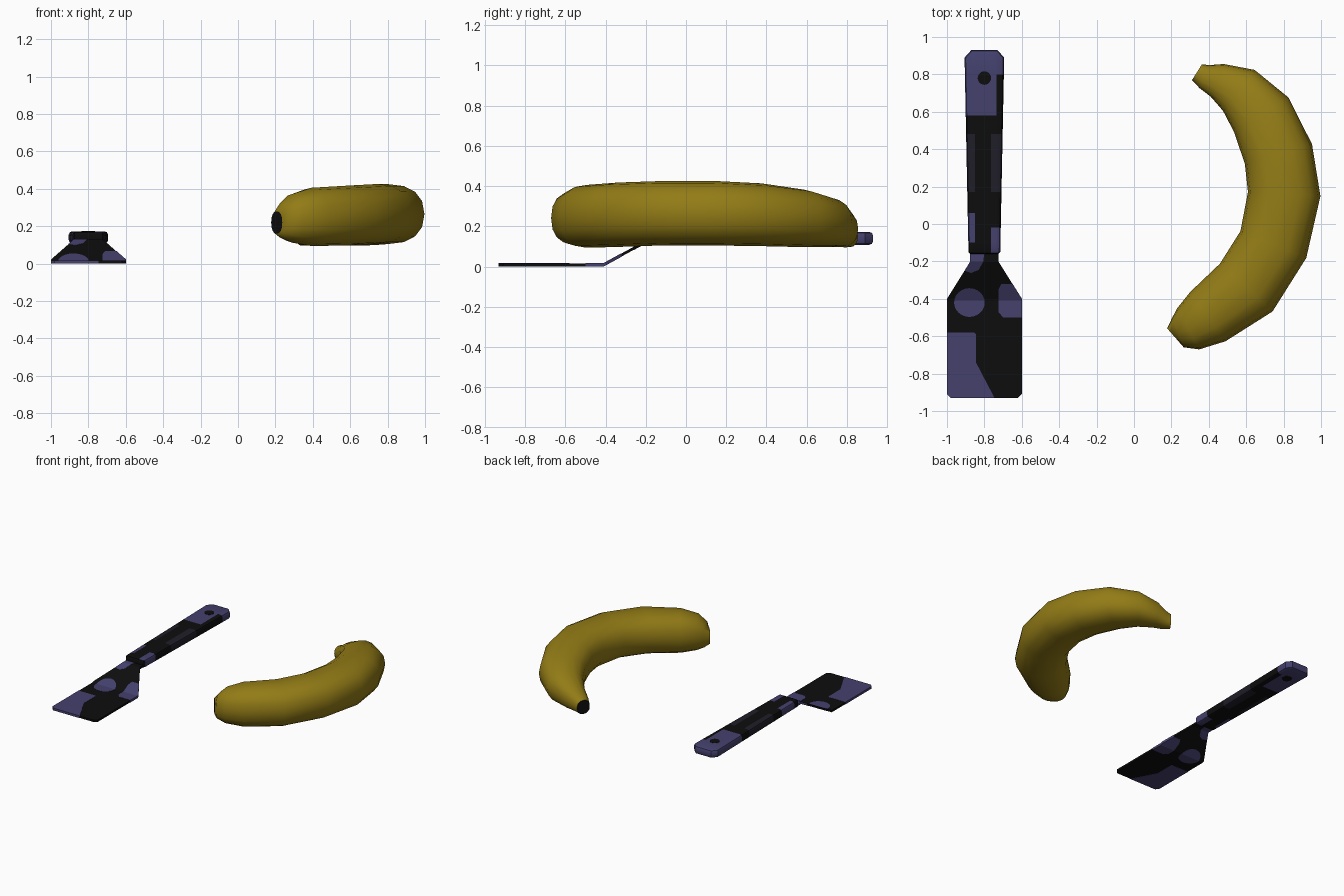
import bpy, bmesh, math
from mathutils import Vector

if "Cube" in bpy.data.objects:
    bpy.data.objects.remove(bpy.data.objects["Cube"])


def material(name, rgb):
    m = bpy.data.materials.new(name)
    m.diffuse_color = (*rgb, 1)
    m.use_nodes = True
    m.node_tree.nodes["Principled BSDF"].inputs["Base Color"].default_value = m.diffuse_color
    return m


YELLOW = material("banana_yellow", (0.29, 0.20, 0.008))
BLACK = material("black", (0.004, 0.004, 0.004))
PURPLE = material("muted_purple", (0.058, 0.052, 0.155))
DARK = material("dark_purple", (0.014, 0.013, 0.022))


def finish(bm, name, mats, smooth=None):
    bmesh.ops.recalc_face_normals(bm, faces=bm.faces[:])
    me = bpy.data.meshes.new(name)
    bm.to_mesh(me)
    bm.free()
    ob = bpy.data.objects.new(name, me)
    bpy.context.collection.objects.link(ob)
    for m in mats:
        me.materials.append(m)
    if smooth:
        bpy.ops.object.select_all(action='DESELECT')
        ob.select_set(True)
        bpy.context.view_layer.objects.active = ob
        bpy.ops.object.shade_smooth_by_angle(angle=math.radians(smooth))
    return ob


def cut(bm, co, no):
    bmesh.ops.bisect_plane(bm, geom=bm.verts[:] + bm.edges[:] + bm.faces[:],
                           dist=1e-5, plane_co=co, plane_no=no)


def extrude_up(bm, height):
    new = bmesh.ops.extrude_face_region(bm, geom=bm.faces[:])["geom"]
    verts = [v for v in new if isinstance(v, bmesh.types.BMVert)]
    bmesh.ops.translate(bm, verts=verts, vec=(0, 0, height))


def bend(y):
    # height of the folded sheet: flat blade, ramp, raised neck
    return 0.115 * min(1, max(0, (y + 0.41) / 0.21))


def sheet(name, outline, bottom, thick, mat):
    bm = bmesh.new()
    bm.faces.new([bm.verts.new((x, y, 0)) for x, y in outline])
    for y in (-0.41, -0.2):
        cut(bm, (0, y, 0), (0, 1, 0))
    for v in bm.verts:
        v.co.z = bend(v.co.y) + bottom
    extrude_up(bm, thick)
    return finish(bm, name, [mat])


# spatula blade with ramp and neck
half = [(0.18, -0.93), (0.2, -0.91), (0.2, -0.4), (0.075, -0.2), (0.075, -0.1)]
blade = [(-0.8 + x, y) for x, y in half] + [(-0.8 - x, y) for x, y in reversed(half)]
sheet("blade", blade, 0.0015, 0.015, BLACK)

# painted patches on the blade
spot = [(-0.88 + 0.082 * math.cos(a * math.pi / 12), -0.42 + 0.077 * math.sin(a * math.pi / 12))
        for a in range(24)]
patches = {
    "blade_corner_patch": [(-0.98, -0.931), (-0.745, -0.931), (-0.845, -0.74),
                           (-0.845, -0.59), (-0.855, -0.58), (-1.001, -0.58), (-1.001, -0.91)],
    "blade_round_patch": spot,
    "blade_side_patch": [(-0.70, -0.5), (-0.599, -0.5), (-0.599, -0.4), (-0.649, -0.32),
                         (-0.71, -0.32), (-0.725, -0.35), (-0.725, -0.47)],
    "neck_patch": [(-0.876, -0.14), (-0.876, -0.2), (-0.906, -0.25), (-0.87, -0.262),
                   (-0.83, -0.245), (-0.805, -0.2), (-0.8, -0.14)],
}
for name, outline in patches.items():
    sheet(name, outline, 0.0, 0.018, PURPLE)

# handle: tapered bar with chamfered end, cut along the paint borders
half = [(0.075, -0.16), (0.085, -0.15), (0.106, 0.89), (0.07, 0.93)]
bm = bmesh.new()
bm.faces.new([bm.verts.new((-0.8 + x, y, 0.108)) for x, y in half]
             + [bm.verts.new((-0.8 - x, y, 0.108)) for x, y in reversed(half)])
extrude_up(bm, 0.065)
flat = [e for e in bm.edges if abs(e.verts[0].co.z - e.verts[1].co.z) < 1e-4]
bmesh.ops.bevel(bm, geom=flat, offset=0.02, segments=2, profile=0.5, affect='EDGES')
for y in (-0.1, -0.02, 0.06, 0.17, 0.48, 0.58, 0.8):
    cut(bm, (0, y, 0), (0, 1, 0))
for x in (-0.85, -0.765, -0.735):
    cut(bm, (x, 0, 0), (1, 0, 0))
for f in bm.faces:
    c = f.calc_center_median()
    if c.y > 0.58:
        f.material_index = 0 if c.x > -0.735 and c.y < 0.8 else 1
    elif 0.17 < c.y < 0.48 and not -0.85 < c.x < -0.765:
        f.material_index = 2
    elif (-0.1 < c.y < 0.06 and c.x < -0.85) or (-0.15 < c.y < -0.02 and c.x > -0.765):
        f.material_index = 1
finish(bm, "handle", [BLACK, PURPLE, DARK], 25)

# dark hanging hole, shown on both faces of the handle
for name, z in (("hole_top", 0.172), ("hole_bottom", 0.106)):
    bm = bmesh.new()
    bm.faces.new([bm.verts.new((-0.8 + 0.036 * math.cos(a * math.pi / 10),
                                0.78 + 0.036 * math.sin(a * math.pi / 10), z)) for a in range(20)])
    extrude_up(bm, 0.003)
    finish(bm, name, [BLACK])

# banana: rings (x, y, z, half width, half height) along a curved spine
rings = [(0.207, -0.592, 0.22, 0.045, 0.06), (0.235, -0.58, 0.23, 0.085, 0.095),
         (0.29, -0.56, 0.242, 0.125, 0.13), (0.395, -0.495, 0.25, 0.162, 0.156),
         (0.60, -0.34, 0.258, 0.19, 0.16), (0.745, -0.11, 0.266, 0.19, 0.16),
         (0.803, 0.16, 0.265, 0.194, 0.16), (0.772, 0.375, 0.258, 0.187, 0.156),
         (0.68, 0.585, 0.24, 0.172, 0.143), (0.56, 0.715, 0.218, 0.138, 0.12),
         (0.445, 0.768, 0.188, 0.094, 0.09), (0.375, 0.788, 0.162, 0.066, 0.066),
         (0.337, 0.812, 0.152, 0.05, 0.055)]
SIDES = 16


def power(v):
    # slightly squared cross-section
    return math.copysign(abs(v) ** 0.86, v)


bm = bmesh.new()
loops = []
for i, (x, y, z, w, h) in enumerate(rings):
    a, b = rings[max(i - 1, 0)], rings[min(i + 1, len(rings) - 1)]
    t = Vector((b[0] - a[0], b[1] - a[1], 0)).normalized()
    if i == 0:
        t = Vector((0.75, 0.66, 0))
    side = Vector((t.y, -t.x, 0))
    loops.append([bm.verts.new(Vector((x, y, z))
                               + side * w * power(math.cos(2 * math.pi * k / SIDES))
                               + Vector((0, 0, h * power(math.sin(2 * math.pi * k / SIDES)))))
                  for k in range(SIDES)])
for p, q in zip(loops, loops[1:]):
    for k in range(SIDES):
        n = (k + 1) % SIDES
        bm.faces.new((p[k], p[n], q[n], q[k]))
# black end caps
for loop in (loops[0], loops[-1]):
    bm.faces.new(loop).material_index = 1
finish(bm, "banana", [YELLOW, BLACK], 50)
